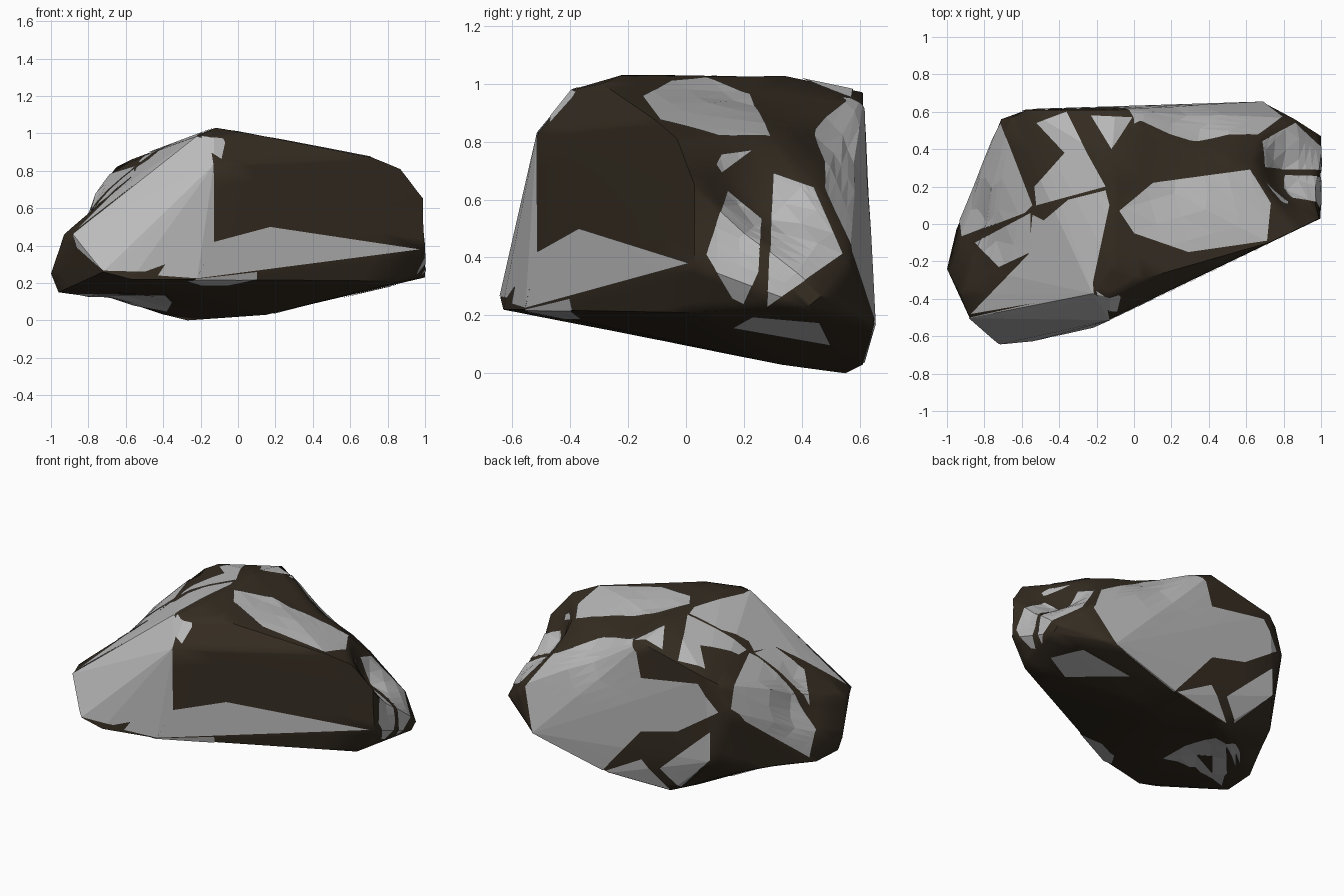
import bpy, bmesh, math
from mathutils import Vector

if "Cube" in bpy.data.objects:
    bpy.data.objects.remove(bpy.data.objects["Cube"])


def material(name, rgb):
    m = bpy.data.materials.new(name)
    m.diffuse_color = (*rgb, 1)
    m.use_nodes = True
    m.node_tree.nodes["Principled BSDF"].inputs["Base Color"].default_value = m.diffuse_color
    return m


BROWN = material("dark brown earth", (0.036, 0.026, 0.016))
GREY = material("grey stone", (0.5, 0.5, 0.5))


def add_object(name, bm, mat):
    mesh = bpy.data.meshes.new(name)
    bm.to_mesh(mesh)
    bm.free()
    mesh.materials.append(mat)
    ob = bpy.data.objects.new(name, mesh)
    bpy.context.collection.objects.link(ob)
    return ob


# Boulder core: convex hull of its main corners
corners = [
    (-1, -.24, .25), (-.95, -.03, .15), (-.93, -.37, .46), (-.78, -.25, .6), (-.96, -.25, .15),
    (-.88, -.5, .46), (-.72, -.64, .26), (-.57, -.63, .22), (-.22, -.55, .22),
    (-.13, -.51, .83), (-.13, -.39, .98), (-.22, -.37, .98), (-.12, -.22, 1.03),
    (.06, -.29, 1.0), (-.12, .34, 1.03), (-.1, .61, .97), (.3, .47, .85), (.62, .29, .82),
    (.72, -.1, .87), (.87, -.03, .81), (1, .03, .66), (1, .03, .38), (.88, .01, .21),
    (1, .42, .23), (1, .47, .27), (.86, .56, .4), (.69, .65, .17), (.66, .47, .65),
    (.15, .33, .03), (.15, .61, .03), (-.15, .4, .03), (-.27, .55, 0),
    (-.57, .61, .86), (-.65, .57, .82), (-.71, .56, .65), (-.75, .4, .2), (-.6, .6, .3),
]
core = bmesh.new()
for c in corners:
    core.verts.new(c)
bmesh.ops.convex_hull(core, input=core.verts[:])
loose = [v for v in core.verts if not v.link_faces]
bmesh.ops.delete(core, geom=loose, context='VERTS')
bmesh.ops.triangulate(core, faces=core.faces[:])
bmesh.ops.subdivide_edges(core, edges=core.edges[:], cuts=4, use_grid_fill=True)
# Shallow hollows: centre, inward direction, depth, radius
hollows = [
    ((.86, .23, .6), (-.8, -.1, -.6), .12, .17),
    ((.3, .53, .84), (-.1, -.6, -.7), .035, .18),
    ((-.8, -.03, .5), (.75, -.1, -.6), .065, .17),
    ((.15, .22, .97), (0, 0, -1), .035, .2),
    ((-.6, .1, .1), (0, 0, 1), .045, .25),
]
for v in core.verts:
    at = v.co.copy()
    for centre, way, depth, radius in hollows:
        fade = math.exp(-((at - Vector(centre)).length / radius) ** 2)
        v.co += Vector(way).normalized() * depth * fade
bmesh.ops.triangulate(core, faces=core.faces[:])
bmesh.ops.recalc_face_normals(core, faces=core.faces[:])
boulder = add_object("boulder_core", core, BROWN)
bpy.context.view_layer.objects.active = boulder
boulder.select_set(True)
bpy.ops.object.shade_smooth_by_angle(angle=math.radians(50))

# Viewing sides: outline pair -> point at a depth, and looking direction
SIDES = {
    "front": (lambda a, b, d: Vector((a, d, b)), Vector((0, 1, 0))),
    "back": (lambda a, b, d: Vector((a, d, b)), Vector((0, -1, 0))),
    "right": (lambda a, b, d: Vector((d, a, b)), Vector((-1, 0, 0))),
    "top": (lambda a, b, d: Vector((a, b, d)), Vector((0, 0, -1))),
}


def facet(name, side, outline):
    """Stone facet: the piece of boulder surface inside an outline seen from one side."""
    place, look = SIDES[side]
    # Prism through the boulder
    bm = bmesh.new()
    face = bm.faces.new([bm.verts.new(place(a, b, -2)) for a, b in outline])
    other = bmesh.ops.extrude_face_region(bm, geom=[face], use_keep_orig=True)
    shift = place(0, 0, 4)
    for g in other["geom"]:
        if isinstance(g, bmesh.types.BMVert):
            g.co += shift
    bmesh.ops.recalc_face_normals(bm, faces=bm.faces[:])
    prism = add_object(name + "_prism", bm, GREY)
    # Intersect with the core
    cut = prism.modifiers.new("cut", 'BOOLEAN')
    cut.operation, cut.solver, cut.object = 'INTERSECT', 'EXACT', boulder
    cut_mesh = prism.evaluated_get(bpy.context.evaluated_depsgraph_get()).to_mesh()
    bm = bmesh.new()
    bm.from_mesh(cut_mesh)
    bpy.data.objects.remove(prism)
    # Keep the skin that faces the viewer and lift it slightly
    away = [f for f in bm.faces if f.normal.dot(look) > -.02]
    bmesh.ops.delete(bm, geom=away, context='FACES')
    bm.normal_update()
    lifted = [v.co + v.normal * .005 for v in bm.verts]
    for v, co in zip(bm.verts, lifted):
        v.co = co
    for f in bm.faces:
        f.smooth, f.material_index = False, 0
    add_object(name, bm, GREY)


# Front facets
facet("front_left_facet", "front", [(-.88, .46), (-.22, .985), (-.15, .95), (-.13, .83), (-.13, .42),
      (-.22, .225), (-.43, .24), (-.39, .3), (-.5, .26), (-.72, .265), (-.86, .39)])
facet("front_ledge_facet", "front", [(-.13, .42), (.17, .5), (.97, .38), (-.22, .225)])
facet("front_low_facet", "front", [(-.28, .215), (.1, .26), (.1, .22), (-.05, .19), (-.2, .19)])
facet("front_underside_facet", "front", [(-.9, .15), (-.39, .14), (-.35, .1), (-.38, .05)])
facet("front_chip", "front", [(-.2, .985), (-.08, .97), (-.07, .95), (-.09, .86), (-.15, .9)])

# Top facets
facet("top_left_facet", "top", [(-.87, -.48), (-.56, -.16), (-.54, .05), (-.48, .02), (-.35, .13),
      (-.15, .18), (-.13, .1), (-.23, -.37)])
facet("top_right_facet", "top", [(-.08, .07), (.1, .22), (.62, .29), (.73, .11), (.71, -.09),
      (.29, -.15), (0, -.05)])
facet("top_back_left_facet", "top", [(-.52, .54), (-.36, .6), (-.25, .38), (-.15, .2), (-.52, .1),
      (-.53, .2), (-.37, .38)])
facet("top_back_chip", "top", [(-.23, .58), (-.01, .57), (-.12, .4)])
facet("left_back_facet", "top", [(-.71, .54), (-.54, .1), (-.58, .06), (-.92, -.07), (-.93, .02),
      (-.77, .42)])
facet("left_facet", "top", [(-.85, -.1), (-.55, .06), (-.55, -.15), (-.72, -.23)])

# Back facets
facet("back_main_facet", "back", [(0, .95), (.3, .84), (.66, .64), (.8, .42), (.69, .17), (.19, .04),
      (-.1, .38), (-.37, .45), (-.65, .64), (-.52, .81), (-.1, .74), (-.06, .9)])
facet("back_low_chip", "back", [(.17, .04), (-.1, .19), (-.27, .01)])
facet("back_low_left_facet", "back", [(-.23, .16), (-.6, .5), (-.6, .31), (-.34, .04)])

# Right facets
facet("right_back_facet", "right", [(.3, .69), (.44, .64), (.54, .41), (.28, .23)])
facet("right_end_facet", "right", [(.14, .63), (.26, .53), (.25, .35), (.2, .24), (.16, .26), (.07, .41)])
facet("right_chip", "right", [(.1, .72), (.12, .755), (.23, .77), (.12, .69)])
facet("right_underside_facet", "right", [(.16, .16), (.23, .2), (.46, .18), (.5, .1)])
